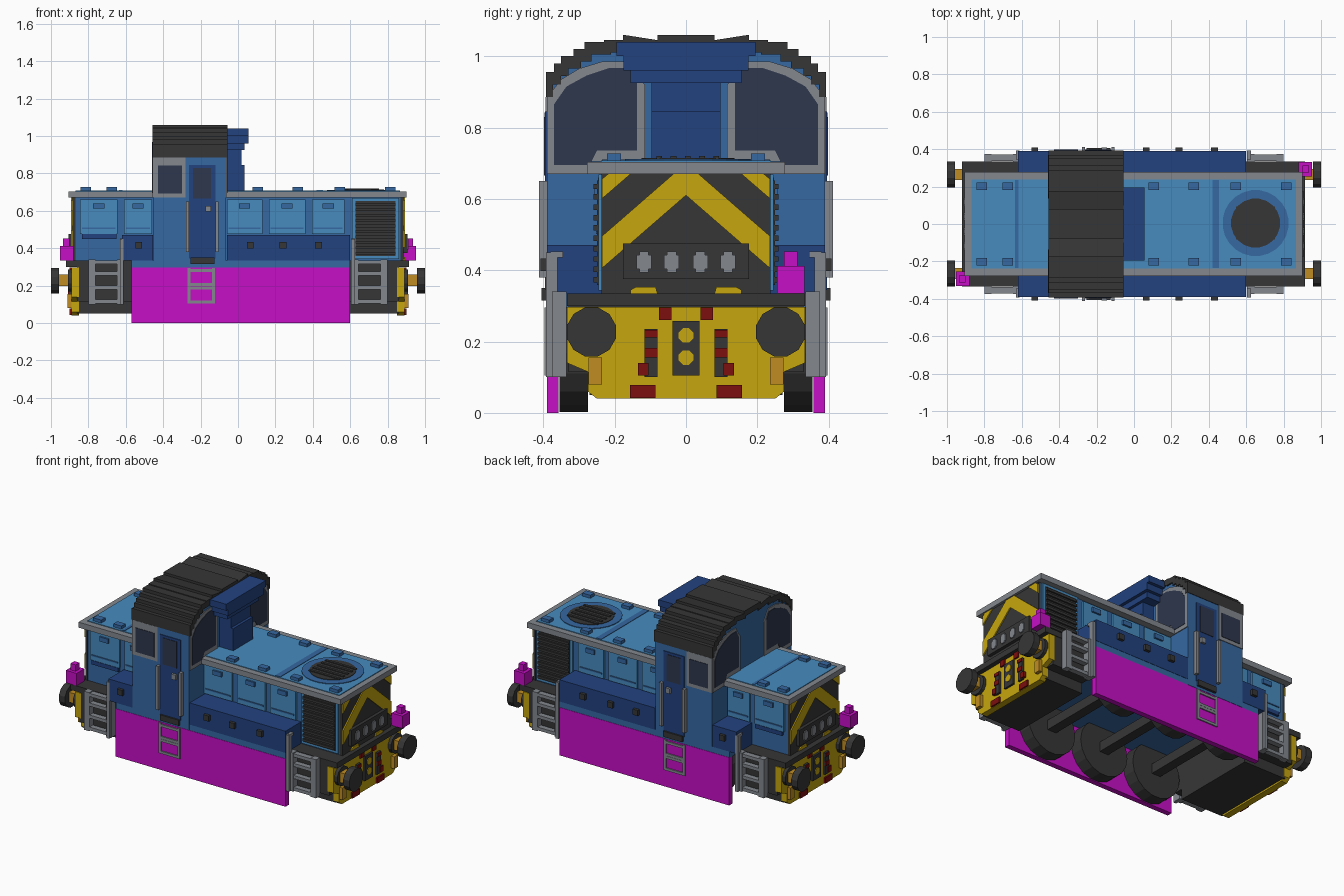
import bpy, bmesh, math
from mathutils import Matrix

cube = bpy.data.objects.get("Cube")
if cube:
    bpy.data.objects.remove(cube, do_unlink=True)


def make_mat(name, hexcode):
    rgb = [int(hexcode[i:i + 2], 16) / 255 for i in (0, 2, 4)]
    lin = [c / 12.92 if c <= 0.04045 else ((c + 0.055) / 1.055) ** 2.4 for c in rgb]
    m = bpy.data.materials.new(name)
    m.use_nodes = True
    m.diffuse_color = (*lin, 1)
    m.node_tree.nodes["Principled BSDF"].inputs["Base Color"].default_value = (*lin, 1)
    return m


LIGHT = make_mat("light blue", "468BBF")
MID = make_mat("mid blue", "3668A2")
DARK = make_mat("dark blue", "22427F")
MAGENTA = make_mat("magenta", "C60EC6")
YELLOW = make_mat("yellow", "C6A60E")
BLACK = make_mat("charcoal", "363636")
GREY = make_mat("grey", "83888E")
GLASS = make_mat("window navy", "2E374D")
RED = make_mat("dark red", "7C0E0E")
ORANGE = make_mat("amber", "C08D22")


def finish(name, bm, mat, mirror=""):
    # mirror "y" = both sides, "x" = both ends, "r" = half turn about z
    for axis in mirror:
        geom = bmesh.ops.duplicate(bm, geom=bm.verts[:] + bm.edges[:] + bm.faces[:])["geom"]
        verts = [g for g in geom if isinstance(g, bmesh.types.BMVert)]
        sx = -1 if axis in "xr" else 1
        sy = -1 if axis in "yr" else 1
        for v in verts:
            v.co.x *= sx
            v.co.y *= sy
    bmesh.ops.recalc_face_normals(bm, faces=bm.faces[:])
    me = bpy.data.meshes.new(name)
    bm.to_mesh(me)
    bm.free()
    me.materials.append(mat)
    ob = bpy.data.objects.new(name, me)
    bpy.context.scene.collection.objects.link(ob)
    return ob


def boxes(name, mat, items, mirror=""):
    bm = bmesh.new()
    for x0, x1, y0, y1, z0, z1 in items:
        mx = Matrix.Translation(((x0 + x1) / 2, (y0 + y1) / 2, (z0 + z1) / 2))
        mx = mx @ Matrix.Diagonal((x1 - x0, y1 - y0, z1 - z0, 1))
        bmesh.ops.create_cube(bm, size=1, matrix=mx)
    return finish(name, bm, mat, mirror)


def prism(name, mat, outlines, x0, x1, mirror=""):
    # extrude y/z outlines along x
    bm = bmesh.new()
    for pts in outlines:
        face = bm.faces.new([bm.verts.new((x0, y, z)) for y, z in pts])
        ext = bmesh.ops.extrude_face_region(bm, geom=[face], use_keep_orig=True)["geom"]
        for v in ext:
            if isinstance(v, bmesh.types.BMVert):
                v.co.x = x1
    return finish(name, bm, mat, mirror)


def cylinders(name, mat, items, axis, sides, mirror=""):
    # items: centre x, y, z, radius, length
    rot = {"x": Matrix.Rotation(math.pi / 2, 4, "Y"),
           "y": Matrix.Rotation(math.pi / 2, 4, "X"), "z": Matrix()}[axis]
    bm = bmesh.new()
    for x, y, z, r, length in items:
        mx = Matrix.Translation((x, y, z)) @ rot @ Matrix.Rotation(math.pi / sides, 4, "Z")
        bmesh.ops.create_cone(bm, cap_ends=True, segments=sides, radius1=r, radius2=r,
                              depth=length, matrix=mx)
    return finish(name, bm, mat, mirror)


# Underframe, wheels and skirts
boxes("floor", MID, [(-.57, .60, -.388, .388, .295, .335)])
boxes("footplate", BLACK, [(-.92, .915, -.333, .333, .30, .335)])
boxes("end_blocks", BLACK, [(.60, .86, -.33, .33, .115, .30), (.60, .86, -.27, .27, .05, .115),
                            (-.86, -.57, -.33, .33, .115, .30), (-.86, -.57, -.27, .27, .05, .115)])
boxes("side_skirts", MAGENTA, [(-.57, .60, .357, .39, 0, .298)], "y")
WHEELS = (-.39, -.015, .36)
cylinders("wheels", BLACK, [(x, .315, .168, .168, .08) for x in WHEELS], "y", 18, "y")
boxes("axles", BLACK, [(x - .03, x + .03, -.3, .3, .14, .2) for x in WHEELS])

# Side lockers
boxes("side_lockers", DARK, [(-.62, -.455, .23, .39, .335, .47), (-.06, .60, .23, .39, .335, .47)], "y")
boxes("locker_latches", BLACK, [(x - .018, x + .018, .385, .408, .398, .433)
                                for x in (-.53, .065, .24, .43)], "y")

# Hood and its roof
boxes("hood", MID, [(-.88, .88, -.235, .235, .33, .675)])
boxes("hood_roof_rim", GREY, [(-.905, .90, -.277, .277, .67, .704)])
boxes("hood_roof_top", LIGHT, [(-.87, .865, -.238, .238, .70, .708)])
boxes("roof_seams", MID, [(-.635, -.618, -.235, .235, .70, .711), (.42, .455, -.235, .235, .70, .711)])
boxes("roof_lugs", MID, [(x - .028, x + .028, .182, .222, .70, .727)
                         for x in (-.815, -.675, .105, .32, .545, .815)], "y")
cylinders("fan_ring", MID, [(.65, .005, .706, .177, .012)], "z", 24)
cylinders("fan_grille", BLACK, [(.65, .005, .708, .132, .014)], "z", 20)
boxes("fan_slats", BLACK, [(.545, .755, y - .008, y + .008, .71, .72)
                           for y in (-.075, -.035, .005, .045, .085)])

# Hood doors with handles and lower hinges
DOORS = ((-.845, -.645), (-.61, -.46), (-.06, .13), (.165, .36), (.395, .57))
boxes("hood_doors", LIGHT, [(a, b, .23, .247, .475, .66) for a, b in DOORS], "y")
boxes("door_latches", MID, [((a + b) / 2 - .03, (a + b) / 2 + .03, .24, .258, .612, .64)
                            for a, b in DOORS], "y")
boxes("door_hinge_lines", MID, [(a + .01, b - .01, .24, .252, .502, .51) for a, b in DOORS], "y")
boxes("door_sill", DARK, [(-.835, -.65, .23, .25, .45, .475)], "y")

# Radiator grilles
boxes("radiator_frames", LIGHT, [(.61, .86, .23, .245, .343, .668)], "y")
boxes("radiator_panels", BLACK, [(.627, .842, .23, .25, .358, .652)], "y")
boxes("radiator_slats", BLACK, [(.627, .842, .24, .26, .366 + i * .029, .381 + i * .029)
                                for i in range(10)], "y")

# Hood ends with chevrons and lamps
boxes("hood_end_panels", BLACK, [(.87, .885, -.237, .237, .335, .67)], "x")
prism("chevrons", YELLOW, [
    [(0, .61), (0, .67), (.035, .67), (.236, .495), (.236, .405)],
    [(.155, .67), (.218, .67), (.236, .655), (.236, .60)],
    [(.08, .335), (.155, .335), (.155, .345), (.14, .353), (.085, .353)]], .88, .892, "yx")
boxes("lamp_panels", BLACK, [(.88, .905, -.177, .177, .375, .475)], "x")
boxes("headlamps", GREY, [s for y in (-.118, -.04, .04, .118) for s in
                          ((.9, .911, y - .013, y + .013, .394, .452),
                           (.9, .911, y - .021, y + .021, .403, .443))], "x")
boxes("tail_lamps", MAGENTA, [(.88, .953, .255, .332, .335, .412),
                              (.90, .935, .275, .312, .41, .452)], "r")

# Buffer beams and fittings
prism("buffer_beams", YELLOW, [[(-.333, .297), (-.333, .14), (-.275, .115), (-.275, .06), (-.25, .04),
                                (.25, .04), (.275, .06), (.275, .115), (.333, .14), (.333, .297)]],
      .85, .89, "x")
boxes("buffer_shafts", ORANGE, [(.88, .96, .235, .295, .198, .26), (.88, .912, .235, .273, .08, .155)], "yx")
cylinders("buffer_heads", BLACK, [(.979, .265, .227, .071, .042)], "x", 12, "yx")
cylinders("buffer_collars", BLACK, [(.90, .265, .227, .06, .02)], "x", 12, "yx")
boxes("coupling_plates", BLACK, [(.88, .902, -.038, .038, .105, .258)], "x")
cylinders("coupling_holes", YELLOW, [(.90, 0, z, .022, .012) for z in (.155, .217)], "x", 8, "x")
boxes("brake_hoses", BLACK, [(.88, .903, .08, .117, .10, .235)], "yx")
boxes("hose_fittings", RED, [(.88, .908, .08, .117, .212, .232), (.88, .908, .08, .117, .155, .182),
                             (.88, .908, .105, .135, .105, .14), (.88, .90, .04, .076, .26, .296),
                             (.88, .90, .085, .157, .042, .078)], "yx")

# Corner ladders with a taller inner handrail
for name, a, b, tall in (("left", .605, .80, .605), ("rear", -.80, -.61, -.632)):
    rungs = [(a, b, .338, .372, z, z + .02) for z in (.105, .18, .255, .315)]
    rails = [(a, a + .038, .335, .375, .1, .34), (b - .038, b, .335, .375, .1, .34)]
    rail = [(tall, tall + .02, .36, .392, .10, .45), (tall, tall + .02, .345, .38, .435, .452)]
    boxes(name + "_end_ladders", GREY, rungs + rails + rail, "y")

# Cab body and stepped arched roof
STEPS = [(.393, .885), (.393, .93), (.37, .955), (.35, .98), (.315, 1.0), (.285, 1.02), (.23, 1.04),
         (.177, 1.045), (.08, 1.06)]


def stair(dy, dz):
    half = []
    for (y0, z0), (y1, z1) in zip(STEPS, STEPS[1:]):
        half += [(y0 - dy, z0 - dz), (y0 - dy, z1 - dz)]
    half += [(STEPS[-1][0] - dy, STEPS[-2][1] - dz), (STEPS[-1][0] - dy, STEPS[-1][1] - dz)]
    clean = [p for i, p in enumerate(half) if i == 0 or p != half[i - 1]]
    return clean + [(-y, z) for y, z in reversed(clean)]


inner = stair(.02, .035)
prism("cab_body", MID, [[(.39, .30), (.39, .887)] + inner[1:-1] + [(-.39, .887), (-.39, .30)]], -.452, -.063)
ring = stair(0, 0) + [(-.373, .885)] + list(reversed(inner[1:-1])) + [(.373, .885)]
prism("cab_roof", BLACK, [ring], -.457, -.055)

# Cab end windows
FRAME = [(.115, .705), (.275, .705), (.275, .67), (.389, .67), (.389, .885), (.35, .935), (.30, .965),
         (.235, .985), (.16, .985), (.125, .93), (.115, .92)]
PANE = [(.137, .735), (.25, .735), (.27, .695), (.37, .695), (.37, .865), (.335, .915), (.28, .945),
        (.215, .967), (.16, .967), (.137, .925)]
for name, a, sign in (("front", -.065, 1), ("rear", -.45, -1)):
    prism("cab_%s_window_frames" % name, GREY, [FRAME], a, a + sign * .007, "y")
    prism("cab_%s_windows" % name, GLASS, [PANE], a, a + sign * .0095, "y")

# Cab side windows, doors, handles and steps
boxes("side_window_frames", GREY, [(-.454, -.28, .385, .394, .67, .885)], "y")
boxes("side_windows", GLASS, [(-.428, -.30, .385, .397, .692, .842)], "y")
boxes("cab_doors", DARK, [(-.262, -.12, .385, .395, .345, .845)], "y")
boxes("door_windows", GLASS, [(-.24, -.145, .385, .398, .665, .83)], "y")
boxes("door_steps", BLACK, [(-.255, -.125, .38, .405, .315, .35)], "y")
boxes("cab_handrails", GREY, [(x - .009, x + .009, .39, .412, .38, .65) for x in (-.27, -.112)]
      + [(-.175, -.145, .39, .41, .595, .627)], "y")
boxes("skirt_steps", GREY, [(x, x + .016, .385, .397, .105, .295) for x in (-.27, -.14)]
      + [(-.27, -.124, .385, .397, z, z + .016) for z in (.105, .18, .197, .272)], "y")

# Exhaust stack on the cab end
boxes("exhaust_stack", DARK, [(-.06, .035, -.097, .097, .70, .845), (-.06, .018, -.097, .097, .84, .93),
                              (-.06, .035, -.155, .155, .925, .965), (-.06, .055, -.175, .175, .96, 1.0),
                              (-.06, .055, -.195, .195, 1.0, 1.04)])
